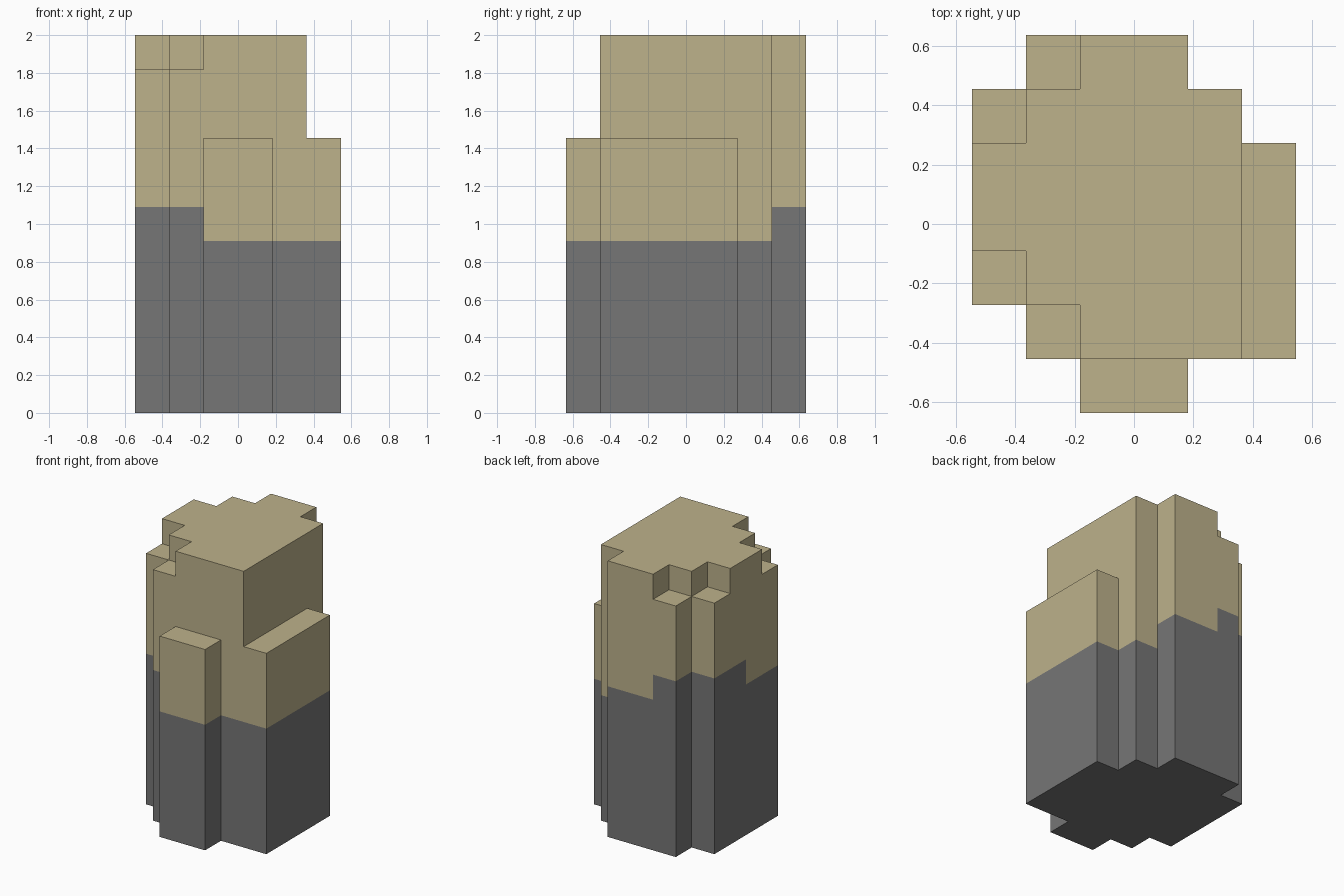
import bpy
import bmesh
from math import radians
from mathutils import Vector

cube = bpy.data.objects.get("Cube")
if cube:
    bpy.data.objects.remove(cube, do_unlink=True)


def material(name, color):
    mat = bpy.data.materials.new(name)
    mat.use_nodes = True
    mat.diffuse_color = color
    mat.node_tree.nodes["Principled BSDF"].inputs["Base Color"].default_value = color
    return mat


# Column plan, front row first, left to right along x; hex digits count blocks, "." is empty
UNIT = 2 / 11
HEIGHTS = ["..88..", ".abbb8", "abbbb8", "bbbbb8", "bbbbb8", "abbbb.", ".abb.."]
GREY_TO = ["..55..", ".65555", "655555", "655555", "755555", "755555", ".766.."]


def solid_blocks():
    """Map every filled block to 0 (grey stone) or 1 (sandy stone)."""
    blocks = {}
    for y, (tops, greys) in enumerate(zip(HEIGHTS, GREY_TO)):
        for x, (top, grey) in enumerate(zip(tops, greys)):
            if top != ".":
                for z in range(int(top, 16)):
                    blocks[x, y, z] = int(z >= int(grey, 16))
    return blocks


# Skin the blocks with outer faces only
blocks = solid_blocks()
centre = Vector((len(HEIGHTS[0]) / 2, len(HEIGHTS) / 2, 0))
bm = bmesh.new()
for cell, colour in blocks.items():
    middle = Vector(cell) + Vector((.5, .5, .5)) - centre
    for axis in range(3):
        for sign in (-1, 1):
            n = Vector((0, 0, 0))
            n[axis] = sign
            if tuple(int(c + d) for c, d in zip(cell, n)) in blocks:
                continue
            u = Vector((n.y, n.z, n.x)) / 2
            v = n.cross(u)
            corners = [u + v, v - u, -u - v, u - v]
            face = bm.faces.new([bm.verts.new((middle + n / 2 + c) * UNIT) for c in corners])
            face.material_index = colour

# Weld, then merge flat areas of one colour
bmesh.ops.remove_doubles(bm, verts=bm.verts, dist=UNIT / 100)
bmesh.ops.dissolve_limit(bm, angle_limit=radians(1), verts=bm.verts, edges=bm.edges,
                         delimit={"MATERIAL"})
mesh = bpy.data.meshes.new("stepped_pillar")
bm.to_mesh(mesh)
bm.free()

mesh.materials.append(material("grey stone", (0.181, 0.181, 0.181, 1)))
mesh.materials.append(material("sandy stone", (0.51, 0.445, 0.26, 1)))
bpy.context.collection.objects.link(bpy.data.objects.new("stepped_pillar", mesh))
